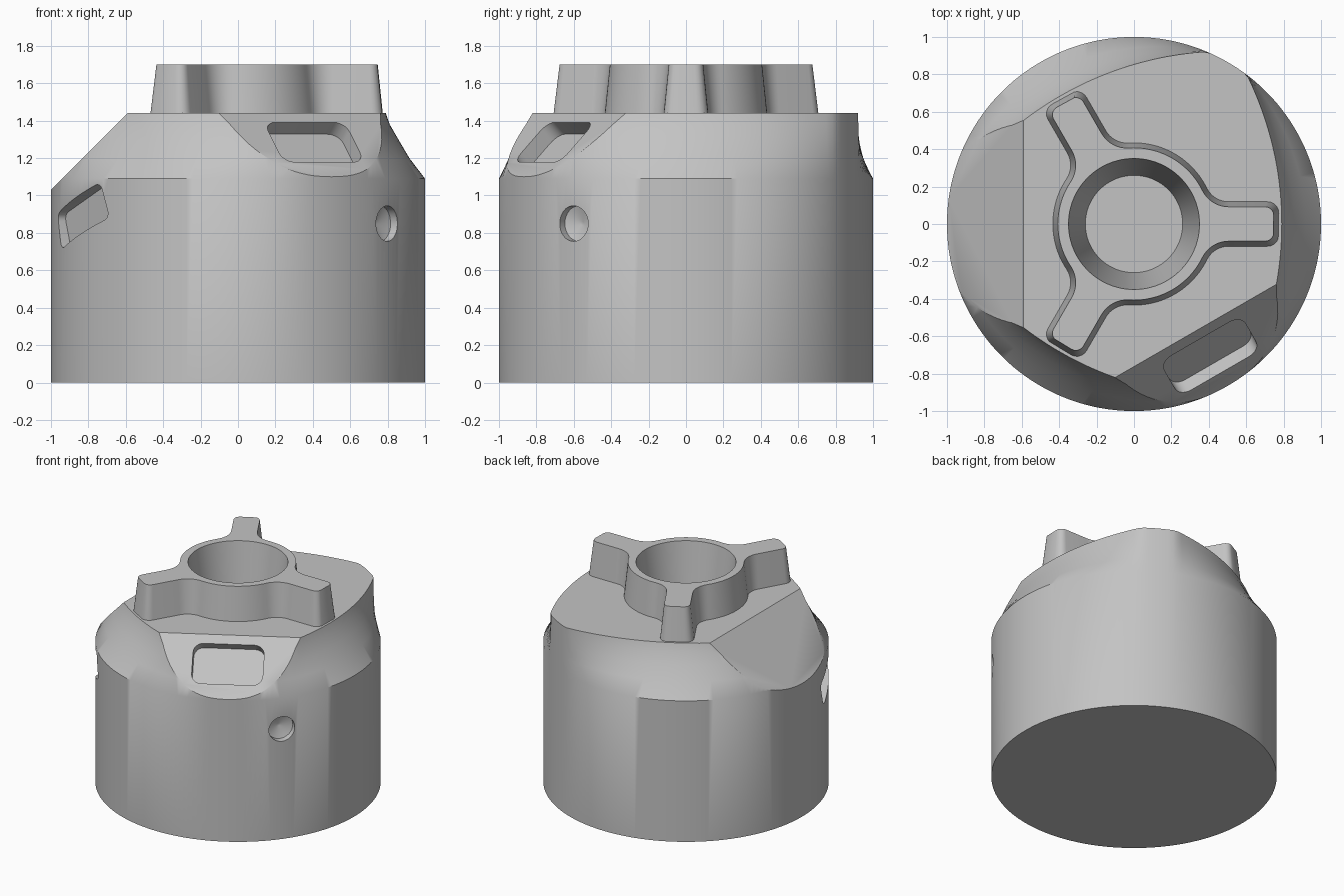
import bpy, bmesh, math
from mathutils import Vector, Matrix

if "Cube" in bpy.data.objects:
    bpy.data.objects.remove(bpy.data.objects["Cube"], do_unlink=True)

grey = bpy.data.materials.new("plain grey")
grey.use_nodes = True
COLOUR = (0.55, 0.55, 0.55, 1)
grey.diffuse_color = COLOUR
grey.node_tree.nodes["Principled BSDF"].inputs["Base Color"].default_value = COLOUR

TOP = 1.44
THIRDS = [math.radians(a) for a in (0, 120, 240)]


def polar(r, a):
    return Vector((r * math.cos(a), r * math.sin(a)))


def arc(centre, r, start, end, n=8):
    return [Vector(centre) + polar(r, start + (end - start) * i / n) for i in range(n + 1)]


def circle(r, n=96):
    return [polar(r, math.tau * i / n) for i in range(n)]


def loft(name, rings, planes=(), matrix=Matrix()):
    """Skin a stack of (outline, height) rings, cap it, then trim it by planes."""
    bm = bmesh.new()
    loops = [[bm.verts.new((p.x, p.y, z)) for p in outline] for outline, z in rings]
    for low, high in zip(loops, loops[1:]):
        for i in range(len(low)):
            j = (i + 1) % len(low)
            bm.faces.new((low[i], low[j], high[j], high[i]))
    bm.faces.new(loops[0][::-1])
    bm.faces.new(loops[-1])
    for co, normal in planes:
        geom = bm.verts[:] + bm.edges[:] + bm.faces[:]
        cut = bmesh.ops.bisect_plane(bm, geom=geom, plane_co=co, plane_no=normal,
                                     clear_outer=True)["geom_cut"]
        bmesh.ops.holes_fill(bm, edges=[e for e in cut if isinstance(e, bmesh.types.BMEdge)])
    bmesh.ops.recalc_face_normals(bm, faces=bm.faces)
    mesh = bpy.data.meshes.new(name)
    bm.to_mesh(mesh)
    bm.free()
    mesh.materials.append(grey)
    obj = bpy.data.objects.new(name, mesh)
    obj.matrix_world = matrix
    bpy.context.collection.objects.link(obj)
    return obj


def activate(obj):
    bpy.ops.object.select_all(action='DESELECT')
    obj.select_set(True)
    bpy.context.view_layer.objects.active = obj


def carve(obj, cutter):
    mod = obj.modifiers.new("carve", 'BOOLEAN')
    mod.operation, mod.solver, mod.object = 'DIFFERENCE', 'EXACT', cutter
    activate(obj)
    bpy.ops.object.modifier_apply(modifier=mod.name)


def rounded_rect(w, h, r):
    q = math.pi / 2
    corners = [(w - r, h - r), (r - w, h - r), (r - w, r - h), (w - r, r - h)]
    return [p for i, c in enumerate(corners) for p in arc(c, r, i * q, (i + 1) * q, 6)]


def facing(point, normal, roll=0):
    """Frame whose z axis looks along normal, with x level before the roll."""
    z = Vector(normal).normalized()
    x = Vector((0, 0, 1)).cross(z).normalized()
    frame = Matrix((x, z.cross(x), z)).transposed().to_4x4()
    return Matrix.Translation(point) @ frame @ Matrix.Rotation(roll, 4, 'Z')


# Body: round drum whose shoulder blends into a bulged three-sided top
def shoulder_radius(a):
    bulge, offset = 1.8, 1.01
    r = 1.0
    for t in THIRDS:
        c = math.cos(a - t)
        r = min(r, -offset * c + math.sqrt((offset * c) ** 2 + bulge ** 2 - offset ** 2))
    return r


N = 180
angles = [math.tau * i / N for i in range(N)]
rings = [(circle(1, N), 0)]
for z, blend in ((1.09, 0), (1.2, 0.4), (1.3, 0.68), (1.38, 0.9), (TOP, 1)):
    rings.append(([polar(1 + (shoulder_radius(a) - 1) * blend, a) for a in angles], z))


# Two flat sloping facets
def facet(angle, distance):
    d = polar(1, math.radians(angle))
    return Vector((d.x * distance, d.y * distance, TOP)), Vector((d.x, d.y, 1)).normalized()


front_facet = facet(300, 0.66)
body = loft("body", rings, [facet(180, 0.59), front_facet])


# Hub: tapered ring with three filleted arms
def hub_outline(inset):
    reach, half, ring = 0.775 - inset, 0.12 - inset, 0.435 - inset
    fillet, corner = 0.13 + inset, 0.06 - inset / 2
    cx = math.sqrt((ring + fillet) ** 2 - (half + fillet) ** 2)
    join = math.atan2(half + fillet, cx)
    q = math.pi / 2
    arm = arc((reach - corner, half - corner), corner, 0, q, 5)
    arm += arc((cx, half + fillet), fillet, -q, join - math.pi)
    upper = arm + arc((0, 0), ring, join, math.pi / 3, 10)[1:]
    lower = [Vector((p.x, -p.y)) for p in reversed(upper[1:-1])]
    sector = lower + upper
    return [Matrix.Rotation(t, 2) @ p for t in THIRDS for p in sector]


hub = loft("hub", [(hub_outline(0), TOP - 0.01), (hub_outline(0.028), 1.70)])

# Tapered blind bore through the hub into the body
bore = loft("bore_cutter", [(circle(0.26), 1.03), (circle(0.353), 1.72)])
carve(hub, bore)
carve(body, bore)

# Pocket in the front facet
d = polar(0.815, math.radians(300))
pocket_point = (d.x, d.y, TOP - 0.155)
pocket = loft("facet_pocket_cutter",
              [(rounded_rect(0.25, 0.15, 0.07), -0.09), (rounded_rect(0.25, 0.15, 0.07), 0.2)],
              matrix=facing(pocket_point, front_facet[1]))

# Slanted pocket in the drum wall
d = polar(1, math.radians(211))
slot = loft("side_pocket_cutter",
            [(rounded_rect(0.25, 0.1, 0.04), -0.08), (rounded_rect(0.25, 0.1, 0.04), 0.2)],
            matrix=facing((d.x, d.y, 0.89), (d.x, d.y, 0), math.radians(20)))

# Small round dimple with a conical floor
d = polar(1, math.radians(-37))
dimple = loft("dimple_cutter",
              [(circle(0.01, 32), -0.08), (circle(0.095, 32), -0.05), (circle(0.095, 32), 0.1)],
              matrix=facing((d.x, d.y, 0.85), (d.x, d.y, 0)))

bpy.context.view_layer.update()
for cutter in (pocket, slot, dimple):
    carve(body, cutter)
for cutter in (bore, pocket, slot, dimple):
    bpy.data.objects.remove(cutter, do_unlink=True)

for obj in (body, hub):
    activate(obj)
    bpy.ops.object.shade_smooth_by_angle(angle=math.radians(35))
